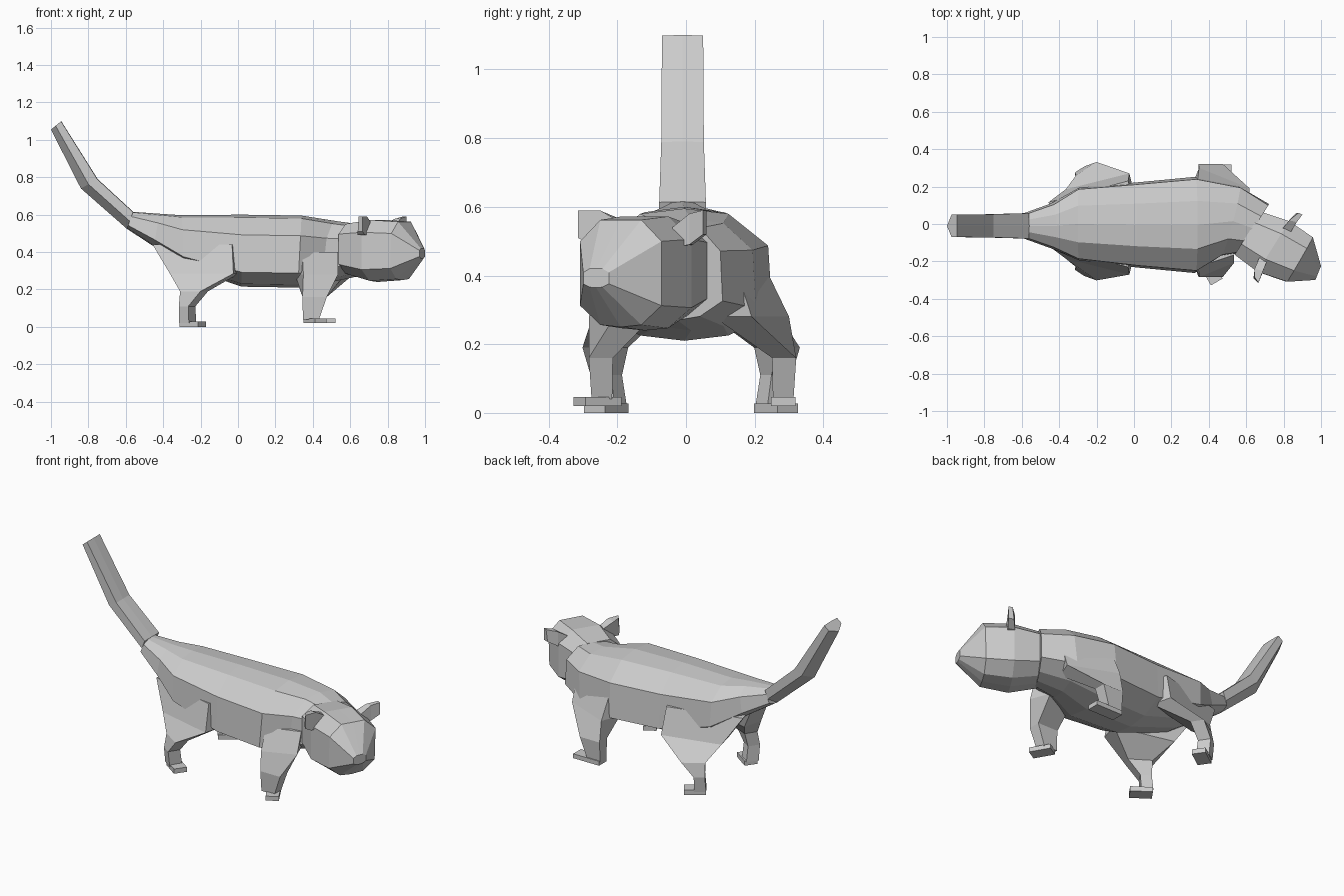
import bpy, bmesh
from math import sin, cos, radians
from mathutils import Vector


def skin(name, rings):
    """Join rings of equal point count into a closed flat-shaded object."""
    bm = bmesh.new()
    rows = [[bm.verts.new(p) for p in r] for r in rings]
    n = len(rows[0])
    for a, b in zip(rows, rows[1:]):
        for i in range(n):
            bm.faces.new((a[i], a[(i + 1) % n], b[(i + 1) % n], b[i]))
    bm.faces.new(rows[0])
    bm.faces.new(rows[-1])
    bmesh.ops.recalc_face_normals(bm, faces=bm.faces[:])
    me = bpy.data.meshes.new(name)
    bm.to_mesh(me)
    bm.free()
    ob = bpy.data.objects.new(name, me)
    bpy.context.collection.objects.link(ob)
    return ob


# Half cross-sections: sideways fraction, height fraction
body_half = [(0.5, 0.96), (0.95, 0.72), (1, 0.2), (0.5, 0.04)]
head_half = [(0.5, 1), (1, 0.8), (1, 0.2), (0.5, 0.02)]
tail_half = [(1, 0.98), (1, 0.45)]


def ring(half, xt, zt, xb, zb, y, yaw, w):
    top, bottom = Vector((xt, y, zt)), Vector((xb, y, zb))
    side = Vector((-sin(radians(yaw)), cos(radians(yaw)), 0))
    outline = [(0, 1)] + half + [(0, 0)] + [(-u, v) for u, v in reversed(half)]
    return [bottom.lerp(top, v) + side * (w * u) for u, v in outline]


def leg_ring(x, y, z, hx, hy, yaw=0):
    c, s = cos(radians(yaw)), sin(radians(yaw))
    return [(x + c * a * hx - s * b * hy, y + s * a * hx + c * b * hy, z)
            for a, b in ((-1, -1), (1, -1), (1, 1), (-1, 1))]


# Tail: top x z, bottom x z, y, yaw, half width
tail_base = (-0.56, 0.615, -0.595, 0.525, -0.01, 0, 0.068)
skin("tail", [ring(tail_half, *r) for r in (
    (-0.945, 1.1, -1.0, 1.055, -0.01, 0, 0.06),
    (-0.75, 0.79, -0.84, 0.74, -0.01, 0, 0.062),
    tail_base)])

# Body
skin("body", [ring(body_half, *r) for r in (
    tail_base,
    (-0.42, 0.605, -0.45, 0.43, -0.01, 0, 0.12),
    (-0.3, 0.597, -0.29, 0.32, 0, 0, 0.195),
    (0.02, 0.6, 0.02, 0.215, -0.005, 0, 0.228),
    (0.34, 0.595, 0.32, 0.21, -0.005, 0, 0.257),
    (0.53, 0.565, 0.5, 0.24, 0.015, -15, 0.195),
    (0.64, 0.55, 0.64, 0.27, -0.025, -32, 0.155))])

# Head turned to one side
skin("head", [ring(head_half, *r) for r in (
    (0.61, 0.55, 0.61, 0.28, -0.05, -32, 0.135),
    (0.745, 0.572, 0.745, 0.24, -0.12, -32, 0.16),
    (0.89, 0.562, 0.88, 0.25, -0.19, -30, 0.137),
    (0.985, 0.42, 0.985, 0.365, -0.262, -22, 0.04))])

# Ears: flat blades rising outward from the head
skin("near_ear", [
    [(0.67, -0.19, 0.5), (0.71, -0.2, 0.5), (0.71, -0.2, 0.56), (0.67, -0.18, 0.56)],
    [(0.64, -0.28, 0.49), (0.68, -0.28, 0.49), (0.69, -0.25, 0.59), (0.645, -0.24, 0.585)],
    [(0.64, -0.29, 0.51), (0.665, -0.315, 0.51), (0.665, -0.315, 0.59), (0.645, -0.285, 0.59)]])
skin("far_ear", [
    [(0.79, -0.03, 0.48), (0.84, -0.04, 0.48), (0.84, -0.04, 0.54), (0.79, -0.03, 0.54)],
    [(0.83, 0.02, 0.49), (0.87, 0.01, 0.49), (0.87, 0.01, 0.58), (0.83, 0.02, 0.575)],
    [(0.87, 0.06, 0.52), (0.9, 0.05, 0.52), (0.9, 0.05, 0.59), (0.88, 0.06, 0.59)]])

# Hind legs and paws, splayed outward
for label, s, y in (("near", -1, 0.232), ("far", 1, 0.262)):
    skin(label + "_hind_leg", [leg_ring(*r) for r in (
        (-0.23, s * 0.12, 0.44, 0.22, 0.055, s * 15),
        (-0.18, s * 0.17, 0.285, 0.175, 0.06, s * 14),
        (-0.235, s * (y + 0.003), 0.19, 0.065, 0.037, s * 33),
        (-0.272, s * y, 0.11, 0.03, 0.035, s * 33),
        (-0.27, s * (y - 0.012), 0.02, 0.032, 0.036, s * 33))])
    skin(label + "_hind_paw", [leg_ring(-0.242, s * y, z, 0.06, 0.037, s * 35)
                               for z in (0, 0.028)])

# Front legs and paws; the near one is turned outward
# label, side, y, paw yaw, paw half length, shoulder x, shoulder half length
for label, s, y, yaw, paw, sx, sl in (("near", -1, 0.245, -60, 0.06, 0.42, 0.1),
                                      ("far", 1, 0.283, 0, 0.085, 0.46, 0.145)):
    skin(label + "_front_leg", [leg_ring(*r) for r in (
        (sx, s * 0.14, 0.4, sl, 0.06, s * -18),
        (sx, s * 0.19, 0.28, sl, 0.06, s * -22),
        (0.41, s * (y + 0.003), 0.16, 0.065, 0.035),
        (0.39, s * y, 0.04, 0.043, 0.03))])
    c, n = cos(radians(yaw)), sin(radians(yaw))
    skin(label + "_front_paw", [
        leg_ring(0.39 + 0.045 * c, s * y + 0.015 * n, z, paw, 0.036, yaw)
        for z in (0.02, 0.046)])
